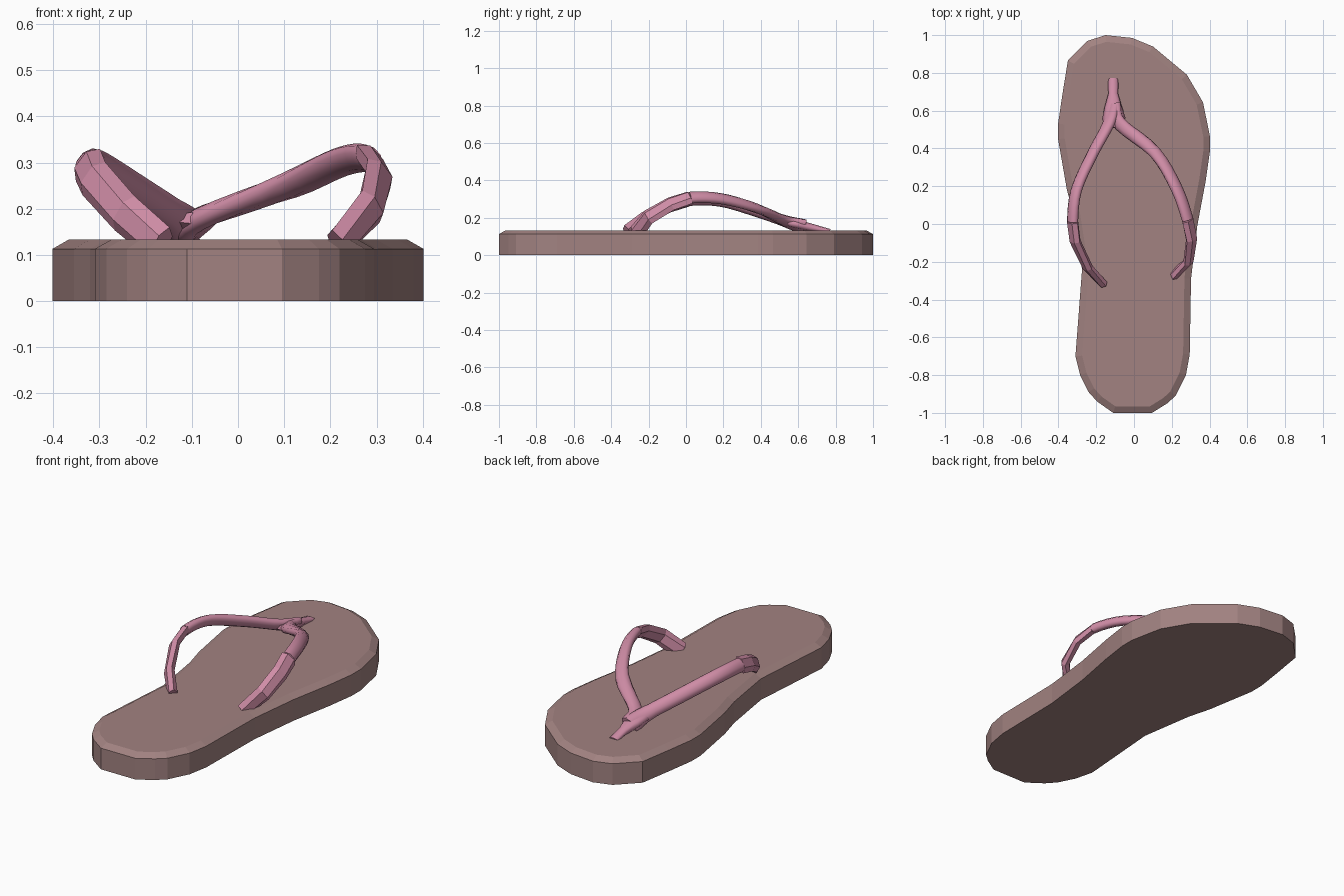
import bpy, bmesh, math
from mathutils import Vector

if "Cube" in bpy.data.objects:
    bpy.data.objects.remove(bpy.data.objects["Cube"])


def material(name, rgb):
    m = bpy.data.materials.new(name)
    m.diffuse_color = (*rgb, 1)
    m.use_nodes = True
    m.node_tree.nodes["Principled BSDF"].inputs["Base Color"].default_value = m.diffuse_color
    return m


def make_object(name, bm, mat):
    bmesh.ops.recalc_face_normals(bm, faces=bm.faces[:])
    me = bpy.data.meshes.new(name)
    bm.to_mesh(me)
    bm.free()
    me.materials.append(mat)
    ob = bpy.data.objects.new(name, me)
    bpy.context.collection.objects.link(ob)
    return ob


brown = material("dusty brown", (0.36, 0.225, 0.22))
pink = material("rose pink", (0.64, 0.27, 0.39))

# Sole: foot outline, extruded, with a chamfered top rim
outline = [(-.15, 1), (-.01, .985), (.10, .94), (.28, .79), (.365, .645), (.402, .465),
           (.402, .385), (.38, .23), (.335, -.01), (.302, -.29), (.295, -.69), (.275, -.80),
           (.22, -.91), (.175, -.95), (.095, -1), (-.11, -1), (-.195, -.94), (-.24, -.89),
           (-.285, -.80), (-.31, -.70), (-.275, -.24), (-.32, .05), (-.355, .18), (-.402, .45),
           (-.402, .53), (-.38, .68), (-.35, .865), (-.245, .97)]
bm = bmesh.new()
base = bm.faces.new([bm.verts.new((x, y, 0)) for x, y in outline])
ext = bmesh.ops.extrude_face_region(bm, geom=[base], use_keep_orig=True)["geom"]
for v in (g for g in ext if isinstance(g, bmesh.types.BMVert)):
    v.co.z = 0.113
bmesh.ops.recalc_face_normals(bm, faces=bm.faces[:])
top = [f for f in bm.faces if f.calc_center_median().z > 0.11]
bmesh.ops.inset_region(bm, faces=top, thickness=0.035, use_even_offset=True)
for v in top[0].verts:
    v.co.z = 0.133
make_object("sole", bm, brown)


def spline(pts, steps):
    """Catmull-Rom through points of any dimension."""
    p = [Vector(q) for q in pts]
    p = [p[0] * 2 - p[1]] + p + [p[-1] * 2 - p[-2]]
    out = []
    for i in range(1, len(p) - 2):
        a, b, c, d = p[i - 1:i + 3]
        for s in range(steps):
            t = s / steps
            out.append((b * 2 + (c - a) * t + (a * 2 - b * 5 + c * 4 - d) * t * t
                        + (b * 3 - a - c * 3 + d) * t ** 3) / 2)
    return out + [p[-2]]


def sweep(bm, path, sides, smooth, axis_x):
    """Flattened tube; path rows are (centre, half width, half thickness)."""
    rings = []
    for i, (c, w, h) in enumerate(path):
        t = (path[min(i + 1, len(path) - 1)][0] - path[max(i - 1, 0)][0]).normalized()
        n = Vector((c.x - axis_x, 0, c.z - 0.05)) if axis_x is not None else Vector((0, 0, 1))
        side = t.cross(n).normalized()
        n = side.cross(t)
        rings.append([bm.verts.new(c + side * w * math.cos(k * math.tau / sides)
                                   + n * h * math.sin(k * math.tau / sides))
                      for k in range(sides)])
    for a, b in zip(rings, rings[1:]):
        for k in range(sides):
            j = (k + 1) % sides
            bm.faces.new((a[k], a[j], b[j], b[k])).smooth = smooth
    bm.faces.new(rings[0])
    bm.faces.new(rings[-1])


# Strap: two smooth arms, each ending in a faceted leg
arms = {
    "left_strap": [(-.112, .63, .153), (-.135, .53, .182), (-.22, .37, .238), (-.305, .18, .292),
                   (-.325, .01, .295), (-.312, -.09, .265), (-.245, -.23, .19), (-.165, -.315, .122)],
    "right_strap": [(-.108, .63, .153), (-.075, .53, .182), (.11, .38, .25), (.225, .19, .302),
                    (.285, .02, .308), (.305, -.08, .275), (.288, -.20, .205), (.215, -.265, .122)],
}
for name, pts in arms.items():
    bm = bmesh.new()
    front = spline(pts[:6], 4)[:17]
    n = len(front) - 1
    path = [(p, .036 + .014 * max(0, 1 - i / 5), .025) for i, p in enumerate(front)]
    sweep(bm, path, 10, True, 0)
    leg = [(Vector(p), .044, .024) for p in pts[4:]]
    sweep(bm, leg, 6, False, 0)
    make_object(name, bm, pink)

# Toe post: tapered tongue that flares into the fork
bm = bmesh.new()
toe = [((-.11, .77, .128), .028, .012), ((-.11, .69, .143), .026, .02),
       ((-.11, .62, .158), .046, .025), ((-.107, .56, .17), .062, .025),
       ((-.103, .51, .18), .045, .012)]
sweep(bm, [(Vector(c), w, h) for c, w, h in toe], 8, True, None)
make_object("toe_post", bm, pink)
